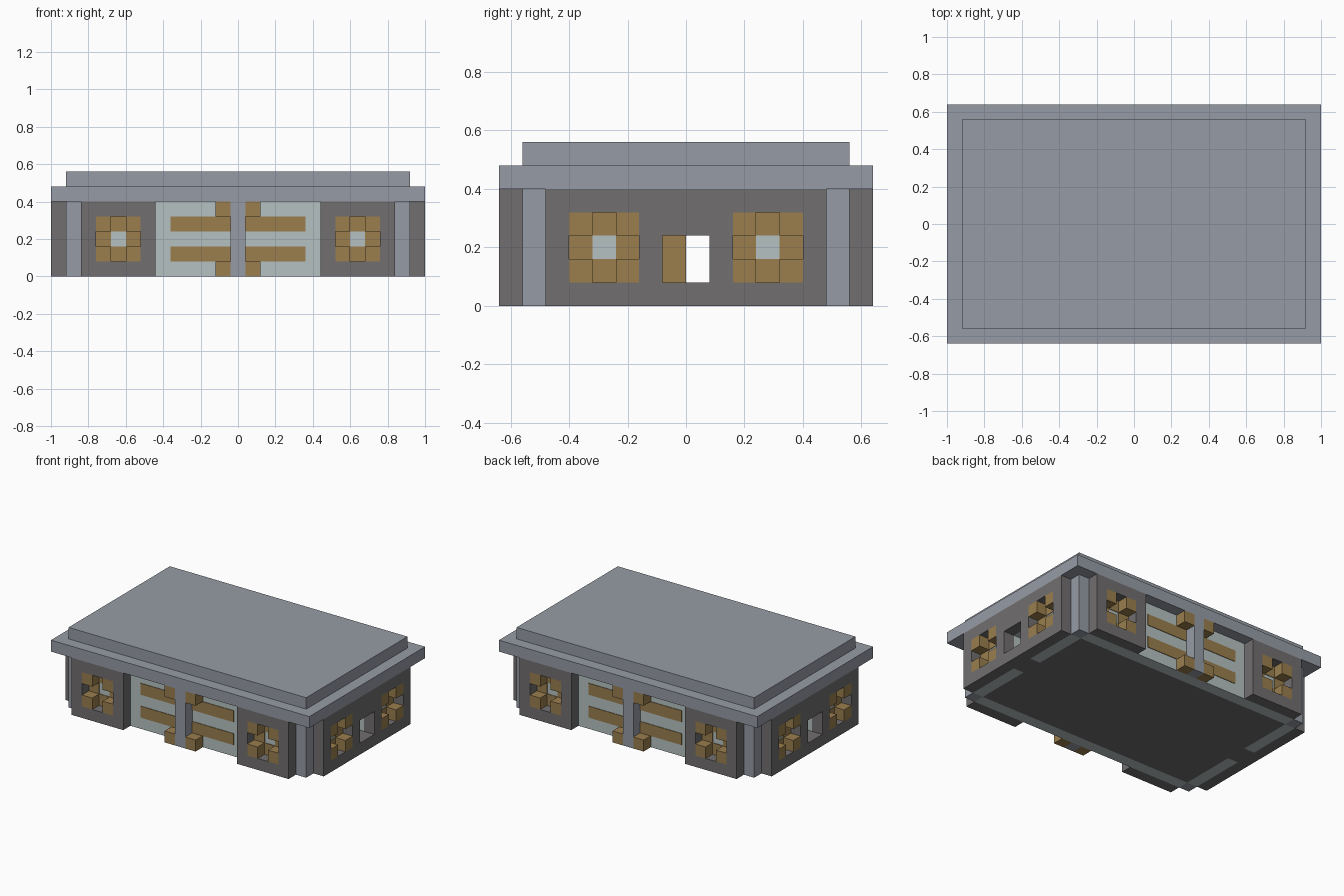
import bpy
import bmesh
from mathutils import Vector

default_cube = bpy.data.objects.get("Cube")
if default_cube:
    bpy.data.objects.remove(default_cube, do_unlink=True)

U = 0.08          # block size
PLATE = 0.004     # thickness of painted details


def material(name, rgb):
    color = (*[(c / 255) ** 2.2 for c in rgb], 1)
    mat = bpy.data.materials.new(name)
    mat.use_nodes = True
    mat.diffuse_color = color
    bsdf = mat.node_tree.nodes["Principled BSDF"]
    bsdf.inputs["Base Color"].default_value = color
    bsdf.inputs["Roughness"].default_value = 0.9
    return mat


SLATE = material("slate_blue_grey", (149, 154, 164))
DARK = material("dark_stone", (112, 110, 110))
PALE = material("pale_grey_green", (179, 192, 192))
WOOD = material("brown_wood", (153, 125, 79))


def finish(name, bm, mat):
    bmesh.ops.recalc_face_normals(bm, faces=bm.faces)
    mesh = bpy.data.meshes.new(name)
    bm.to_mesh(mesh)
    bm.free()
    mesh.materials.append(mat)
    obj = bpy.data.objects.new(name, mesh)
    bpy.context.collection.objects.link(obj)


def box(name, xs, ys, zs, mat):
    bm = bmesh.new()
    bmesh.ops.create_cube(bm, size=1)
    for v in bm.verts:
        v.co = Vector([(a + b) / 2 + c * (b - a)
                       for c, (a, b) in zip(v.co, (xs, ys, zs))])
    finish(name, bm, mat)


class Side:
    """One facade: u runs along it, d is the distance out from the centre."""

    def __init__(self, name, axis, sign):
        self.name, self.axis, self.sign = name, axis, sign

    def point(self, u, d, z):
        d *= self.sign
        return Vector((u, d, z)) if self.axis == "y" else Vector((d, u, z))

    def box(self, name, us, ds, zs, mat):
        d = sorted(self.sign * k for k in ds)
        xs, ys = (us, d) if self.axis == "y" else (d, us)
        box(f"{self.name}_{name}", xs, ys, zs, mat)

    def wall(self, name, us, ds, zs, holes, mat):
        """Wall of grid cells between the cuts, leaving out the hole cells."""
        bm = bmesh.new()
        for i in range(len(us) - 1):
            for k in range(len(zs) - 1):
                if (i, k) not in holes:
                    ring = [(us[i], zs[k]), (us[i + 1], zs[k]),
                            (us[i + 1], zs[k + 1]), (us[i], zs[k + 1])]
                    bm.faces.new([bm.verts.new(self.point(u, ds[0], z))
                                  for u, z in ring])
        bmesh.ops.remove_doubles(bm, verts=bm.verts, dist=1e-5)
        out = bmesh.ops.extrude_face_region(bm, geom=bm.faces[:])["geom"]
        bmesh.ops.translate(
            bm, vec=self.point(0, ds[1], 0) - self.point(0, ds[0], 0),
            verts=[g for g in out if isinstance(g, bmesh.types.BMVert)])
        finish(f"{self.name}_{name}", bm, mat)

    def window(self, name, center, d):
        """Brown corner blocks around a cross-shaped recess, pale middle."""
        for i in (-1, 0, 1):
            for k in (-1, 0, 1):
                us = (center + (i - .5) * U, center + (i + .5) * U)
                zs = ((k + 2) * U, (k + 3) * U)
                if i and k:
                    self.box(name + "_corner_block", us, (d, d + U), zs, WOOD)
                elif i or k:
                    self.box(name + "_recess_plate", us, (d, d + PLATE), zs, WOOD)


# Roof slabs and floor
box("lower_roof", (-1, 1), (-.64, .64), (.4, .48), SLATE)
box("upper_roof", (-.92, .92), (-.56, .56), (.48, .56), SLATE)
box("floor", (-.84, .84), (-.48, .48), (0, U), DARK)

# Corner pillars
for sx in (-1, 1):
    for sy in (-1, 1):
        box("corner_pillar", sorted((sx * .84, sx * .92)),
            sorted((sy * .48, sy * .56)), (0, .4), SLATE)

CELLS = [U, 2 * U, 3 * U, 4 * U]
LEVELS = [0, *CELLS, .4]

# Long facades
for label, sign in (("front", -1), ("back", 1)):
    side = Side(label, "y", sign)
    side.box("inner_wall", (-.84, .84), (.48, .56), (0, .4), PALE)
    for c in (-.64, .64):
        cuts = [c - .2, c - .12, c - .04, c + .04, c + .12, c + .2]
        holes = {(i, k) for i in (1, 2, 3) for k in (1, 2, 3)}
        side.wall("outer_wall", cuts, (.56, .64), LEVELS, holes, DARK)
        side.window("window", c, .56)
    # Doorway: central post, corner brackets and wooden bars
    side.box("door_post", (-.04, .04), (.56, .64), (0, .4), SLATE)
    for s in (-1, 1):
        for z in (0, .32):
            side.box("door_bracket", sorted((s * .04, s * .12)), (.56, .64),
                     (z, z + U), WOOD)
        for z in (U, 3 * U):
            side.box("door_bar", sorted((s * .04, s * .36)),
                     (.56, .56 + PLATE), (z, z + U), WOOD)

# Short facades, with a small opening right through
for label, sign in (("left", 1), ("right", -1)):
    side = Side(label, "x", sign)
    side.wall("inner_wall", [-.48, -U, U, .48], (.84, .92),
              [0, U, 3 * U, .4], {(1, 0), (1, 1)}, PALE)
    side.box("opening_sill", (-U, U), (.84, .92), (0, U), DARK)
    cuts = [-.48, -.4, -.32, -.24, -.16, -U, U, .16, .24, .32, .4, .48]
    holes = {(i, k) for i in (1, 2, 3, 7, 8, 9) for k in (1, 2, 3)}
    holes |= {(5, 1), (5, 2)}
    # Window columns are one block wide, centred on each side of the opening
    side.wall("outer_wall", cuts, (.92, 1), LEVELS, holes, DARK)
    for c in (-.28, .28):
        side.window("window", c, .92)

# Wooden block inside, half behind the openings
box("inner_block", (-U, U), (-U, 0), (U, .4), WOOD)
